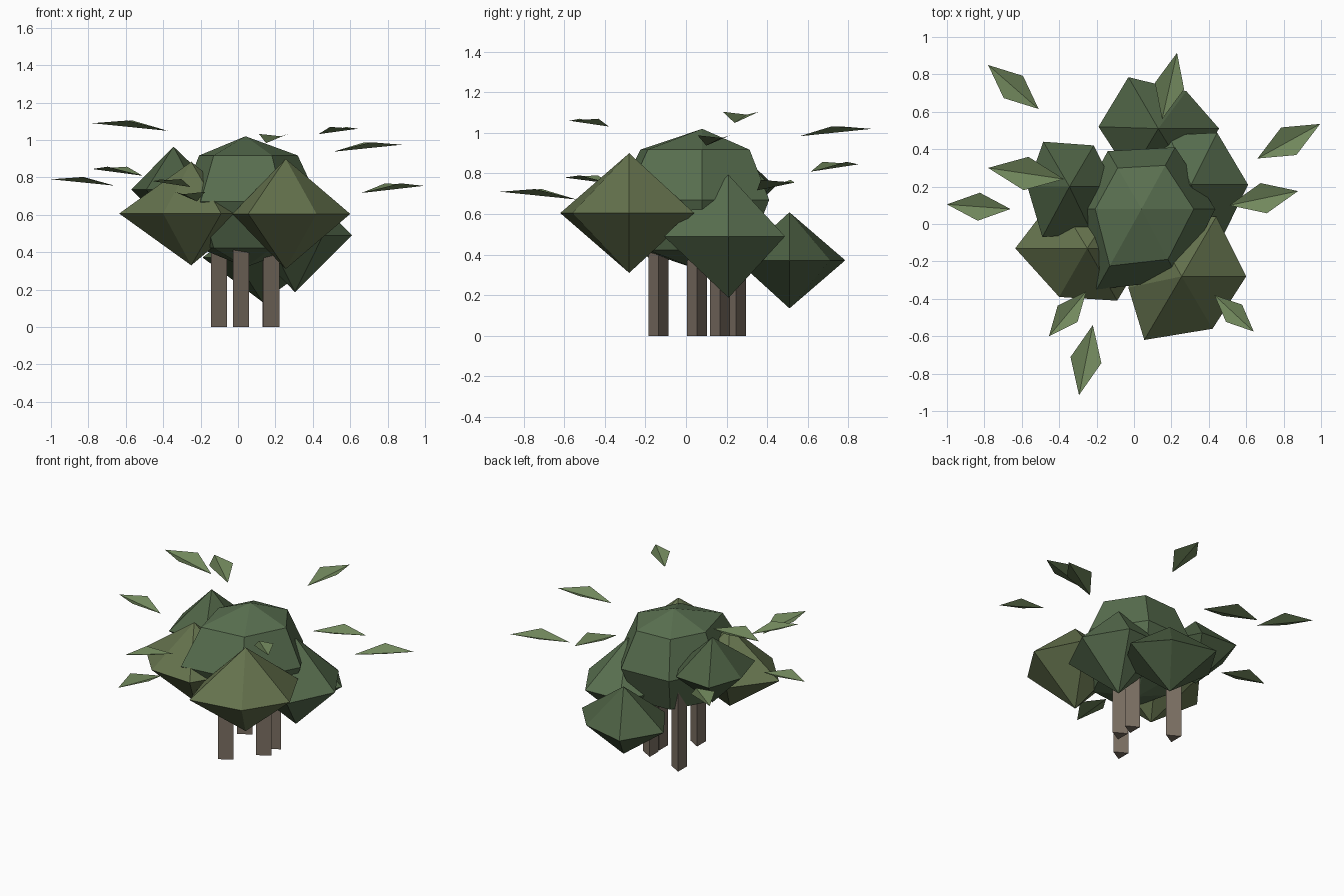
import bpy, math
from mathutils import Vector

if "Cube" in bpy.data.objects:
    bpy.data.objects.remove(bpy.data.objects["Cube"])


def material(name, rgb):
    m = bpy.data.materials.new(name)
    m.diffuse_color = (*rgb, 1)
    m.use_nodes = True
    m.node_tree.nodes["Principled BSDF"].inputs["Base Color"].default_value = m.diffuse_color
    return m


BARK = material("bark", (0.20, 0.16, 0.125))
GREEN = material("canopy_green", (0.10, 0.16, 0.08))
OLIVE = material("canopy_olive", (0.13, 0.17, 0.075))
DARK = material("canopy_dark", (0.075, 0.12, 0.058))
LEAF = material("leaf_green", (0.17, 0.25, 0.11))


def make(name, verts, faces, mat):
    me = bpy.data.meshes.new(name)
    me.from_pydata(verts, [], faces)
    me.update()
    me.materials.append(mat)
    ob = bpy.data.objects.new(name, me)
    bpy.context.collection.objects.link(ob)
    return ob


def clump(name, centre, height, equator, mat, rings=1):
    """Faceted ball: rings scaled from an uneven six-point equator, with two poles."""
    cx, cy, cz = centre
    n = len(equator)
    verts = [(cx, cy, cz - height)]
    for r in range(1, rings + 1):
        a = math.pi * r / (rings + 1)
        verts += [(cx + x * math.sin(a), cy + y * math.sin(a), cz - height * math.cos(a))
                  for x, y in equator]
    verts.append((cx, cy, cz + height))
    top, last = len(verts) - 1, 1 + (rings - 1) * n
    faces = []
    for i in range(n):
        j = (i + 1) % n
        faces += [(0, 1 + j, 1 + i), (top, last + i, last + j)]
        for r in range(rings - 1):
            b = 1 + r * n
            faces.append((b + i, b + j, b + n + j, b + n + i))
    return make(name, verts, faces, mat)


def trunk(name, x, y, top, r=0.057):
    """Three-sided post with one edge facing +x."""
    ring = [(x + r * math.cos(a), y + r * math.sin(a))
            for a in (0, math.tau / 3, 2 * math.tau / 3)]
    verts = [(*p, 0) for p in ring] + [(*p, top) for p in ring]
    make(name, verts, [(2, 1, 0), (3, 4, 5), (0, 1, 4, 3), (1, 2, 5, 4), (2, 0, 3, 5)], BARK)


def leaf(name, outer, inner_xy):
    """Diamond leaf folded into a shallow V along its midrib."""
    o = Vector(outer)
    length = (o.xy - Vector(inner_xy)).length
    i = Vector((*inner_xy, o.z - 0.1 * length))
    d = (o.xy - i.xy).normalized()
    side = Vector((-d.y, d.x, 0)) * 0.22 * length
    mid = (o + i) / 2 + Vector((0, 0, 0.085 * length))
    make(name, [o, mid + side, i, mid - side], [(0, 1, 2), (0, 2, 3)], LEAF)


# Canopy clumps
clump("canopy_centre", (0.04, 0.08, 0.67), 0.35,
      [(.395, 0), (.18, .33), (-.18, .31), (-.35, 0), (-.24, -.43), (.2, -.38)], GREEN, 3)
clump("canopy_front_right", (0.255, -0.28, 0.605), 0.295,
      [(.345, 0), (.185, .32), (-.17, .3), (-.285, -.06), (-.2, -.34), (.165, -.28)], OLIVE)
clump("canopy_right", (0.305, 0.21, 0.49), 0.303,
      [(.305, 0), (.14, .278), (-.12, .265), (-.3, 0), (-.15, -.28), (.15, -.318)], GREEN)
clump("canopy_back", (0.13, 0.51, 0.372), 0.237,
      [(.325, 0), (.15, .2), (-.16, .275), (-.32, .01), (-.15, -.25), (.16, -.26)], DARK)
clump("canopy_front_left", (-0.25, -0.13, 0.607), 0.277,
      [(.33, 0), (.17, .26), (-.17, .28), (-.385, 0), (-.15, -.26), (.16, -.28)], OLIVE)
clump("canopy_back_left", (-0.345, 0.2, 0.735), 0.23,
      [(.24, 0), (.13, .22), (-.14, .24), (-.225, 0), (-.145, -.27), (.12, -.25)], DARK)

# Trunks
for k, (x, y, top) in enumerate([(0.002, -0.135, 0.56), (-0.117, 0.247, 0.6),
                                 (0.166, 0.054, 0.56), (0.16, 0.167, 0.56)]):
    trunk(f"trunk_{k + 1}", x, y, top)

# Floating leaves around the canopy: outer tip, inner tip
LEAVES = [((-.78, .85, .845), (-.51, .615)), ((-.78, .30, 1.09), (-.375, .24)),
          ((-1.0, .105, .79), (-.66, .08)), ((.995, .535, .755), (.66, .35)),
          ((.877, .176, .975), (.51, .10)), ((.64, -.575, 1.06), (.43, -.38)),
          ((-.294, -.915, .71), (-.22, -.54)), ((-.455, -.6, .78), (-.255, -.36)),
          ((.23, .915, 1.02), (.15, .56))]
for k, (outer, inner) in enumerate(LEAVES):
    leaf(f"leaf_{k + 1}", outer, inner)
